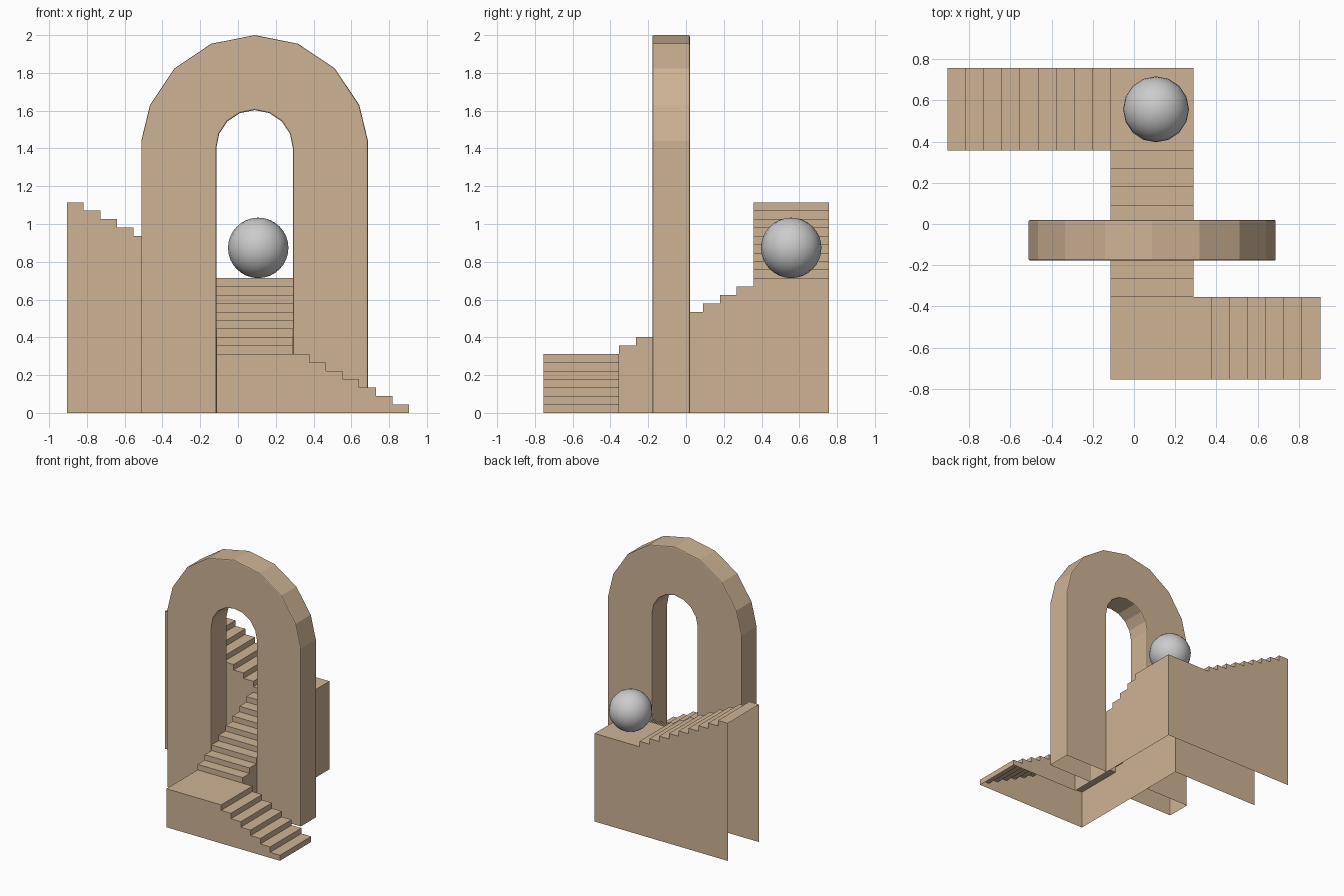
import bpy, bmesh, math
from mathutils import Vector

if "Cube" in bpy.data.objects:
    bpy.data.objects.remove(bpy.data.objects["Cube"])

RISE = 0.0446
X0, X1 = -0.113, 0.29       # walkway width in x
YF, YN, YB, YE = -0.755, -0.355, 0.357, 0.757

stone = bpy.data.materials.new("sandstone")
stone.diffuse_color = (0.62, 0.45, 0.30, 1)
stone.use_nodes = True
stone.node_tree.nodes["Principled BSDF"].inputs["Base Color"].default_value = stone.diffuse_color


def finish(name, bm, mat=None):
    bmesh.ops.remove_doubles(bm, verts=bm.verts, dist=0.0005)
    bmesh.ops.recalc_face_normals(bm, faces=bm.faces)
    me = bpy.data.meshes.new(name)
    bm.to_mesh(me)
    bm.free()
    ob = bpy.data.objects.new(name, me)
    bpy.context.collection.objects.link(ob)
    if mat:
        me.materials.append(mat)
    return ob


def face(bm, pts):
    bm.faces.new([bm.verts.new(p) for p in pts])


def flight(bm, origin, run, across, first, count):
    """Open-bottomed flight: stepped top plus two side walls."""
    o, run, across = Vector(origin), Vector(run), Vector(across)
    prof = [(0, first * RISE)]
    for i in range(count):
        z = (first + i + 1) * RISE
        prof += [(i / count, z), ((i + 1) / count, z)]
    line = [o + run * s + Vector((0, 0, z)) for s, z in prof]
    for a, b in zip(line, line[1:]):
        face(bm, [a, b, b + across, a + across])
    ground = [o + run, o] if first else [o + run]
    for off in (Vector((0, 0, 0)), across):
        face(bm, [p + off for p in line + ground])


def wall(bm, a, b, z0, z1):
    face(bm, [(*a, z0), (*b, z0), (*b, z1), (*a, z1)])


def landing(bm, y0, y1, z):
    face(bm, [(X0, y0, z), (X1, y0, z), (X1, y1, z), (X0, y1, z)])


# Staircase: three hollow flights joined by two landings
bm = bmesh.new()
low, high = 7 * RISE, 16 * RISE
flight(bm, (0.905, YF, 0), (X1 - 0.905, 0, 0), (0, YN - YF, 0), 0, 7)
landing(bm, YF, YN, low)
wall(bm, (X0, YF), (X1, YF), 0, low)
wall(bm, (X0, YF), (X0, YN), 0, low)
flight(bm, (X0, YN, 0), (0, YB - YN, 0), (X1 - X0, 0, 0), 7, 8)
wall(bm, (X0, YB), (X1, YB), 15 * RISE, high)
landing(bm, YB, YE, high)
wall(bm, (X1, YB), (X1, YE), 0, high)
wall(bm, (X0, YE), (X1, YE), 0, high)
flight(bm, (X0, YB, 0), (-0.905 - X0, 0, 0), (0, YE - YB, 0), 16, 9)
finish("staircase", bm, stone)

# Arch: faceted outer and inner half rounds on straight legs
CX, CZ = 0.088, 1.4


def half_round(r):
    return [(CX + r * math.cos(math.pi * i / 8), CZ + r * math.sin(math.pi * i / 8))
            for i in range(9)]


outer = half_round(0.6)
outer[0], outer[-1] = (CX + 0.6, 1.44), (CX - 0.6, 1.44)
inner = half_round(0.203)
outer = [(CX + 0.6, 0)] + outer + [(CX - 0.6, 0)]
inner = [(CX + 0.203, 0)] + inner + [(CX - 0.203, 0)]
bm = bmesh.new()
ya, yb = -0.178, 0.02
for y in (ya, yb):
    face(bm, [(x, y, z) for x, z in outer + inner[::-1]])
for line in (outer, inner):
    for (xa, za), (xb, zb) in zip(line, line[1:]):
        face(bm, [(xa, ya, za), (xb, ya, zb), (xb, yb, zb), (xa, yb, za)])
arch = finish("arch", bm, stone)
bev = arch.modifiers.new("soft_rim", 'BEVEL')
bev.width, bev.segments = 0.008, 2
bev.limit_method, bev.angle_limit = 'ANGLE', math.radians(60)

# Ball resting on the upper landing
bpy.ops.mesh.primitive_uv_sphere_add(segments=16, ring_count=16, radius=0.16,
                                     location=(0.107, 0.557, high + 0.16))
bpy.context.object.name = "ball"
bpy.ops.object.shade_smooth()
